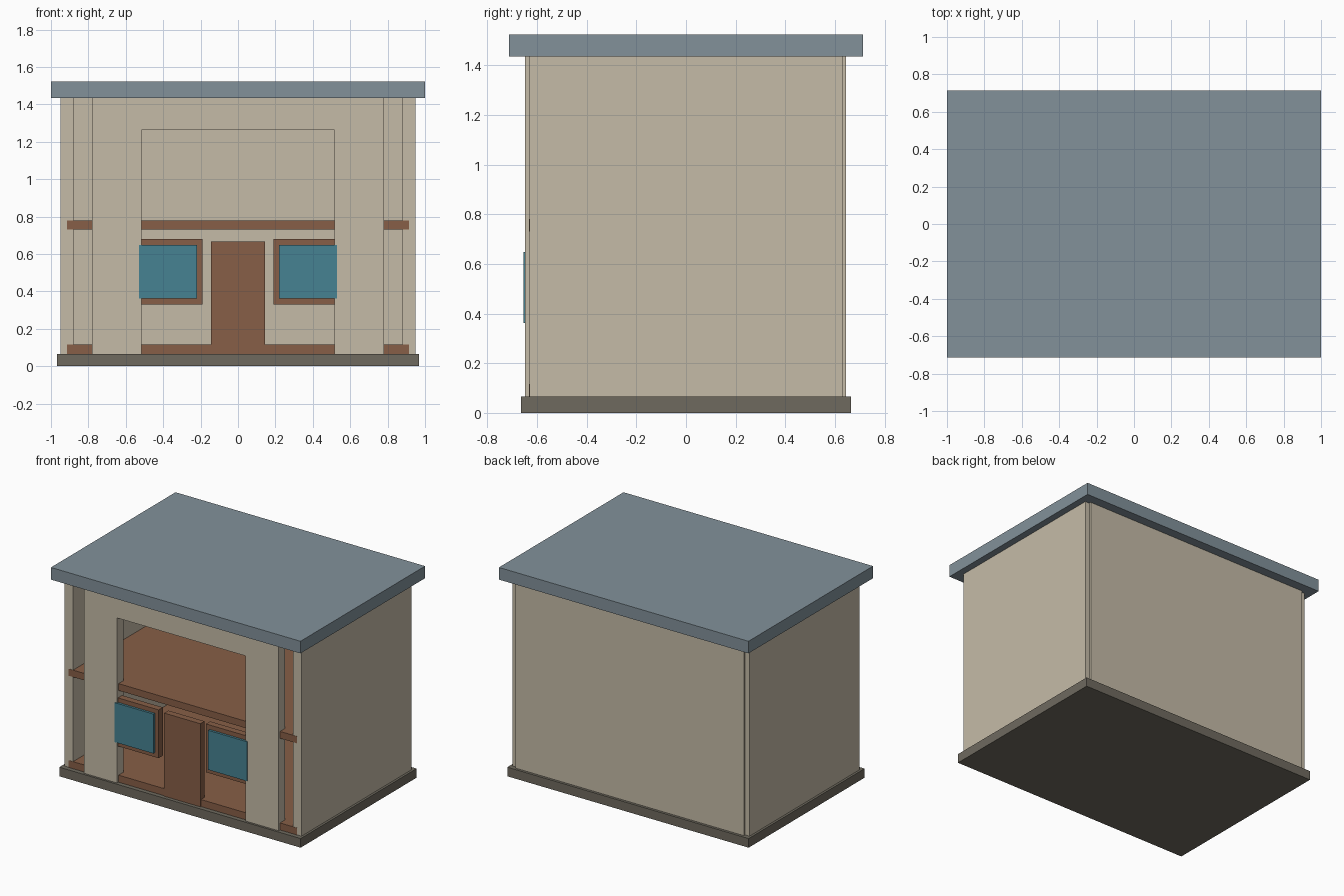
import bpy, bmesh

if "Cube" in bpy.data.objects:
    bpy.data.objects.remove(bpy.data.objects["Cube"])


def material(name, srgb):
    m = bpy.data.materials.new(name)
    m.diffuse_color = [((c / 255 + 0.055) / 1.055) ** 2.4 for c in srgb] + [1.0]
    m.use_nodes = True
    m.node_tree.nodes["Principled BSDF"].inputs["Base Color"].default_value = m.diffuse_color
    return m


WALL = material("beige plaster", (197, 187, 167))
WOOD = material("brown wood", (135, 95, 71))
ROOF = material("slate grey", (130, 145, 154))
STONE = material("dark stone", (111, 106, 95))
GLASS = material("teal glass", (70, 130, 146))


def prism(name, outline, y0, y1, mat):
    """Extrude an (x, z) outline from y0 back to y1."""
    bm = bmesh.new()
    face = bm.faces.new([bm.verts.new((x, y0, z)) for x, z in outline])
    out = bmesh.ops.extrude_face_region(bm, geom=[face])
    for v in out["geom"]:
        if isinstance(v, bmesh.types.BMVert):
            v.co.y = y1
    bmesh.ops.recalc_face_normals(bm, faces=bm.faces)
    me = bpy.data.meshes.new(name)
    bm.to_mesh(me)
    bm.free()
    me.materials.append(mat)
    ob = bpy.data.objects.new(name, me)
    bpy.context.collection.objects.link(ob)
    return ob


def box(name, x0, x1, y0, y1, z0, z1, mat):
    return prism(name, [(x0, z0), (x1, z0), (x1, z1), (x0, z1)], y0, y1, mat)


BASE_TOP, WALL_TOP = 0.066, 1.435

# Base and flat overhanging roof
box("base", -0.967, 0.967, -0.664, 0.664, 0, BASE_TOP, STONE)
box("roof", -1, 1, -0.713, 0.713, WALL_TOP, 1.523, ROOF)

# Back wall
box("back_wall", -0.915, 0.915, 0.575, 0.645, BASE_TOP, WALL_TOP, WALL)

# Front panel with a tall central opening
prism("front_wall", [(-0.78, BASE_TOP), (-0.515, BASE_TOP), (-0.515, 1.262),
                     (0.515, 1.262), (0.515, BASE_TOP), (0.78, BASE_TOP),
                     (0.78, WALL_TOP), (-0.78, WALL_TOP)], -0.648, -0.578, WALL)

# Two floor slabs running through the house
box("ground_floor", -0.915, 0.915, -0.632, 0.63, BASE_TOP, 0.117, WOOD)
box("upper_floor", -0.915, 0.915, -0.632, 0.63, 0.73, 0.78, WOOD)

# Door
box("door", -0.145, 0.145, -0.638, -0.59, BASE_TOP, 0.668, WOOD)

# Side walls, window frames and panes, mirrored left and right
for side, s in (("left", -1), ("right", 1)):
    box(side + "_wall", s * 0.88, s * 0.95, -0.63, 0.63, BASE_TOP, WALL_TOP, WALL)
    box(side + "_window_frame", s * 0.19, s * 0.56, -0.638, -0.59, 0.329, 0.679, WOOD)
    box(side + "_window_pane", s * 0.22, s * 0.53, -0.655, -0.635, 0.361, 0.647, GLASS)
